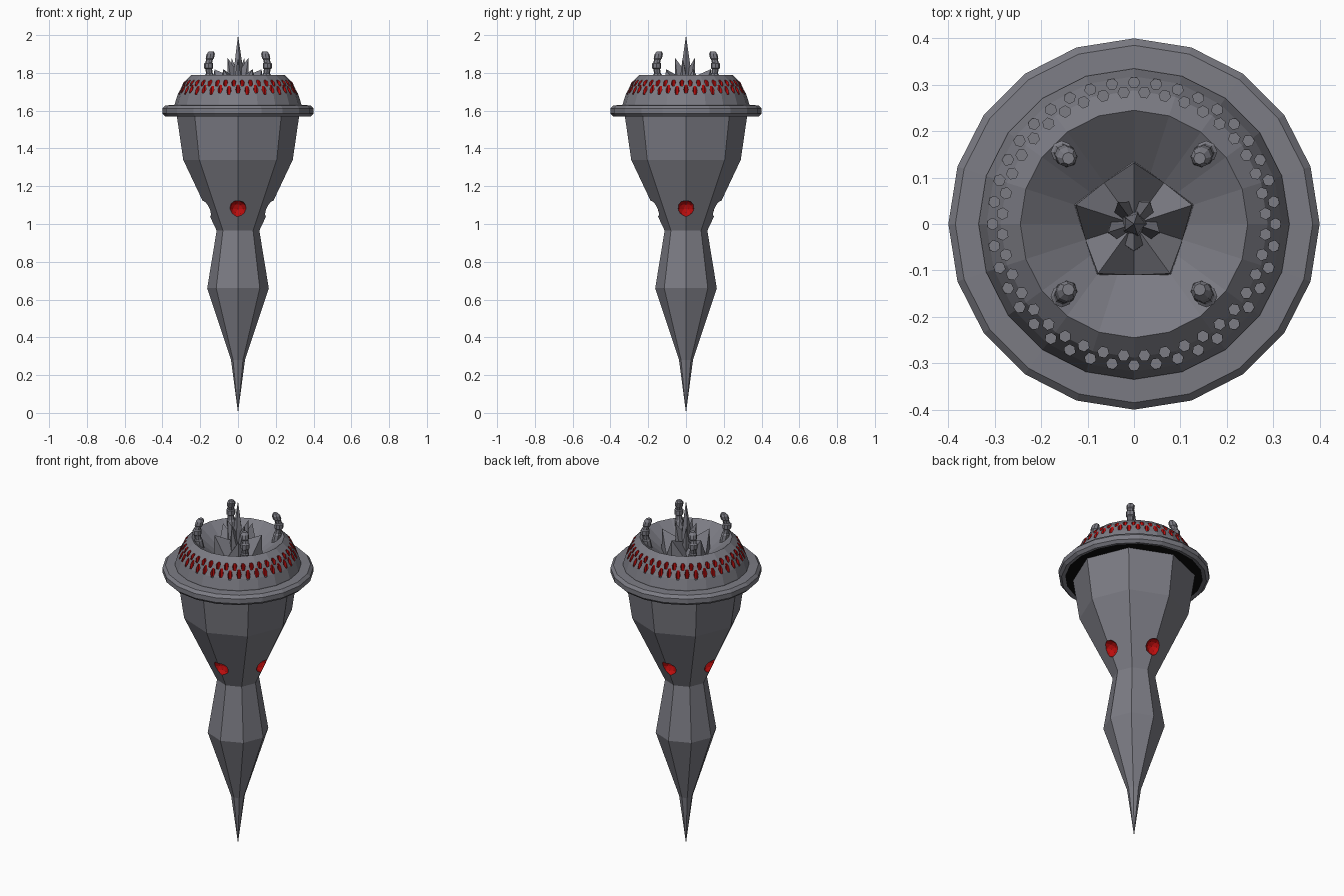
import bpy, bmesh, math
from mathutils import Vector, Matrix

if "Cube" in bpy.data.objects:
    bpy.data.objects.remove(bpy.data.objects["Cube"])


def material(name, rgb):
    m = bpy.data.materials.new(name)
    m.diffuse_color = (*rgb, 1)
    m.use_nodes = True
    m.node_tree.nodes["Principled BSDF"].inputs["Base Color"].default_value = m.diffuse_color
    return m


GREY = material("grey_metal", (0.2, 0.2, 0.23))
RED = material("red_light", (0.5, 0.004, 0.004))
BLACK = material("black_underside", (0.004, 0.004, 0.004))


def finish(name, bm, mats=(GREY, RED)):
    bmesh.ops.recalc_face_normals(bm, faces=bm.faces)
    me = bpy.data.meshes.new(name)
    bm.to_mesh(me)
    bm.free()
    for m in mats:
        me.materials.append(m)
    ob = bpy.data.objects.new(name, me)
    bpy.context.collection.objects.link(ob)
    return ob


def polar(r, a, z):
    return Vector((r * math.cos(a), r * math.sin(a), z))


def rings(bm, profile, n):
    """Lathe (radius, z, centre) sections; radius 0 makes a point."""
    prev = None
    for r, z, c in profile:
        if r == 0:
            cur = [bm.verts.new(Vector((c.x, c.y, z)))]
        else:
            cur = [bm.verts.new(c + polar(r, 2 * math.pi * i / n, z)) for i in range(n)]
        if prev:
            for i in range(n):
                j = (i + 1) % n
                quad = [prev[i % len(prev)], prev[j % len(prev)], cur[j % len(cur)], cur[i % len(cur)]]
                bm.faces.new(list(dict.fromkeys(quad)))
        prev = cur


def lathe(name, profile, n, mats=(GREY, RED)):
    bm = bmesh.new()
    rings(bm, [(r, z, Vector((0, 0, 0))) for r, z in profile], n)
    return finish(name, bm, mats)


def cut(ob, cutter):
    mod = ob.modifiers.new("cut", 'BOOLEAN')
    mod.operation = 'DIFFERENCE'
    mod.solver = 'EXACT'
    mod.object = cutter
    cutter.hide_render = True
    cutter.hide_viewport = True


# Eight-sided body and lower spike
body = lathe("body", [(0, 0), (0.037, 0.28), (0.163, 0.66), (0.113, 0.965),
                      (0.29, 1.34), (0.325, 1.58), (0, 1.58)], 8)

# Four round red sockets in the body
bm = bmesh.new()
for k in range(4):
    bmesh.ops.create_icosphere(bm, subdivisions=2, radius=0.047,
                               matrix=Matrix.Translation(polar(0.168, k * math.pi / 2, 1.08)))
for f in bm.faces:
    f.material_index = 1
cut(body, finish("socket_cutter", bm))

# Flange ring with dark underside
rim = lathe("rim", [(0, 1.575), (0.365, 1.575), (0.385, 1.57), (0.4, 1.585), (0.4, 1.612),
                    (0.385, 1.628), (0.335, 1.63), (0, 1.6)], 20, (GREY, BLACK))
for p in rim.data.polygons:
    if p.normal.z < -0.9 and math.hypot(p.center.x, p.center.y) < 0.35:
        p.material_index = 1

# Dome with conical bowl
dome = lathe("dome", [(0, 1.59), (0.335, 1.6), (0.335, 1.635), (0.318, 1.69), (0.288, 1.75),
                      (0.245, 1.79), (0, 1.6)], 20)

# Two rows of hexagonal light holes: red walls, grey floors
bm = bmesh.new()
for r, floor, phase in ((0.305, 1.68, 0), (0.284, 1.715, 0.5)):
    for k in range(40):
        a = (k + phase) * 2 * math.pi / 40
        bmesh.ops.create_cone(bm, cap_ends=True, segments=6, radius1=0.0125, radius2=0.0125, depth=0.2,
                              matrix=Matrix.Translation(polar(r, a, floor + 0.1)) @ Matrix.Rotation(a, 4, 'Z'))
bm.normal_update()
for f in bm.faces:
    f.material_index = 1 if abs(f.normal.z) < 0.5 else 0
cut(dome, finish("light_hole_cutter", bm))

# Four ribbed, bent posts in the bowl: (radius, z, distance from axis)
POST = [(0, 1.72, 0.2), (0.023, 1.72, 0.2), (0.023, 1.79, 0.213), (0.018, 1.797, 0.214),
        (0.018, 1.82, 0.219), (0.024, 1.825, 0.22), (0.024, 1.85, 0.22), (0.018, 1.855, 0.219),
        (0.018, 1.872, 0.213), (0.022, 1.877, 0.211), (0.022, 1.9, 0.204), (0.013, 1.913, 0.2),
        (0, 1.913, 0.2)]
for k in range(4):
    a = math.pi / 4 + k * math.pi / 2
    bm = bmesh.new()
    rings(bm, [(r, z, polar(d, a, 0)) for r, z, d in POST], 8)
    finish(f"post_{k + 1}", bm)


def crown(name, r, base, valley, tip, phase):
    """Five-pointed ring of shards with its points on a pentagon."""
    bm = bmesh.new()
    step = 2 * math.pi / 5
    foot = bm.verts.new((0, 0, base))
    mid = bm.verts.new((0, 0, valley))
    tips, lows, gaps = [], [], []
    for i in range(5):
        a = math.pi / 2 + phase + i * step
        tips.append(bm.verts.new(polar(r * 0.97, a, tip)))
        lows.append(bm.verts.new(polar(r, a, base)))
        gaps.append(bm.verts.new(polar(r * math.cos(step / 2), a + step / 2, base + 0.03)))
    for i in range(5):
        j = (i + 1) % 5
        for f in ((tips[i], gaps[i], mid), (gaps[i], tips[j], mid), (tips[i], lows[i], gaps[i]),
                  (gaps[i], lows[j], tips[j]), (lows[i], foot, lows[j]), (lows[i], lows[j], gaps[i])):
            bm.faces.new(f)
    finish(name, bm)


# Crystal cluster in the bowl
crown("outer_crystals", 0.136, 1.67, 1.76, 1.82, 0)
crown("inner_crystals", 0.06, 1.68, 1.8, 1.88, math.pi / 5)
lathe("centre_spike", [(0, 1.68), (0.035, 1.68), (0.024, 1.84), (0, 2.0)], 5)
